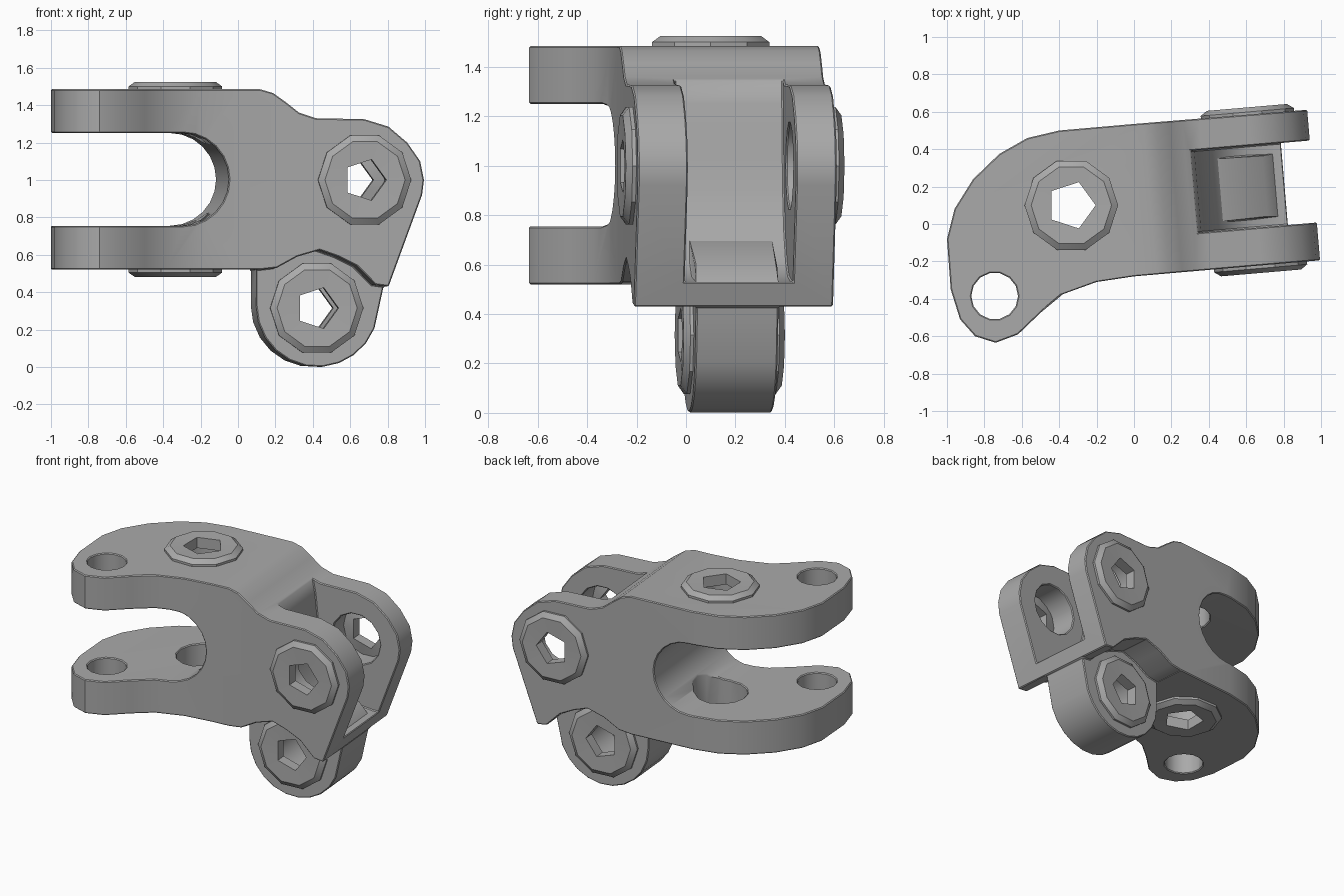
import bpy, math
from mathutils import Matrix, Vector

cube = bpy.data.objects.get("Cube")
if cube:
    bpy.data.objects.remove(cube, do_unlink=True)

steel = bpy.data.materials.new("grey_steel")
steel.use_nodes = True
GREY = (0.4, 0.4, 0.4, 1)
steel.diffuse_color = GREY
steel.node_tree.nodes["Principled BSDF"].inputs["Base Color"].default_value = GREY

# Turned frame: the whole bracket is skewed a little about the vertical axis.
# In it, u runs along the bracket and depth runs from front to back.
PIVOT = Matrix.Translation((0, 0.17, 0)) @ Matrix.Rotation(math.radians(4.9), 4, 'Z')
SIDE = PIVOT @ Matrix.Rotation(math.radians(90), 4, 'X') @ Matrix.Scale(-1, 4, (0, 0, 1))
FLAT = Matrix.Identity(4)


def make_object(name, verts, faces, matrix):
    mesh = bpy.data.meshes.new(name)
    mesh.from_pydata([matrix @ Vector(v) for v in verts], [], faces)
    mesh.materials.append(steel)
    ob = bpy.data.objects.new(name, mesh)
    bpy.context.collection.objects.link(ob)
    bpy.context.view_layer.objects.active = ob
    bpy.ops.object.mode_set(mode='EDIT')
    bpy.ops.mesh.select_all(action='SELECT')
    bpy.ops.mesh.normals_make_consistent(inside=False)
    bpy.ops.object.mode_set(mode='OBJECT')
    return ob


def prism(name, outline, low, high, matrix):
    n = len(outline)
    verts = [(a, b, d) for d in (low, high) for a, b in outline]
    faces = [tuple(range(n)), tuple(range(n, 2 * n))]
    faces += [(i, (i + 1) % n, n + (i + 1) % n, n + i) for i in range(n)]
    return make_object(name, verts, faces, matrix)


def arc(cx, cy, r, start, end, steps):
    angles = [math.radians(start + (end - start) * i / steps) for i in range(steps + 1)]
    return [(cx + r * math.cos(a), cy + r * math.sin(a)) for a in angles]


def circle(cx, cy, r, sides):
    return arc(cx, cy, r, 0, 360 - 360 / sides, sides - 1)


def apply_modifier(ob, kind, **settings):
    mod = ob.modifiers.new(kind, kind)
    for key, value in settings.items():
        setattr(mod, key, value)
    bpy.context.view_layer.objects.active = ob
    bpy.ops.object.modifier_apply(modifier=mod.name)


def combine(ob, other, operation):
    apply_modifier(ob, 'BOOLEAN', object=other, operation=operation, solver='EXACT')
    bpy.data.objects.remove(other, do_unlink=True)


def finish(ob):
    bpy.ops.object.select_all(action='DESELECT')
    ob.select_set(True)
    bpy.context.view_layer.objects.active = ob
    bpy.ops.object.shade_smooth_by_angle(angle=math.radians(32))


# Body: side profile trimmed by the plan outline
side_profile = [(-1.3, 0.52), (-1.3, 1.485), (0.08, 1.485), (0.15, 1.465), (0.22, 1.415),
                (0.29, 1.36), (0.38, 1.33), (0.64, 1.325), (0.77, 1.285), (0.87, 1.2),
                (0.94, 1.1), (0.96, 1.0), (0.95, 0.92), (0.77, 0.43), (0.70, 0.44),
                (0.6, 0.54), (0.5, 0.59), (0.4, 0.625), (0.28, 0.59), (0.17, 0.53), (0.08, 0.52)]
plan = [(-1, -0.08), (-0.98, -0.35), (-0.93, -0.51), (-0.85, -0.6), (-0.74, -0.635),
        (-0.62, -0.59), (-0.5, -0.475), (-0.38, -0.375), (-0.2, -0.31), (0, -0.28),
        (1.1, -0.185), (1.1, 0.625), (0, 0.535), (-0.4, 0.5), (-0.57, 0.46),
        (-0.72, 0.375), (-0.86, 0.24), (-0.96, 0.08)]
body = prism("bracket_body", side_profile, -1.2, 1.2, SIDE)
combine(body, prism("plan_trim", plan, -0.5, 2, FLAT), 'INTERSECT')

# Open jaw between the upper and lower arms
jaw = [(-1.5, 0.755)] + arc(-0.335, 1.003, 0.248, -90, 90, 12) + [(-1.5, 1.251)]
combine(body, prism("jaw_cutter", jaw, -1.5, 1.5, SIDE), 'DIFFERENCE')

# Gap between the two cheeks
gap = [(0.27, 1.6), (0.34, 1.25), (0.36, 1.05), (0.38, 0.9), (0.43, 0.74), (0.52, 0.61),
       (0.62, 0.55), (0.76, 0.53), (1.3, 0.53), (1.3, 1.6)]
combine(body, prism("gap_cutter", gap, -0.245, 0.195, SIDE), 'DIFFERENCE')

# Lower lug
lug = arc(0.41, 0.33, 0.33, -180, -22, 10) + [(0.78, 0.5), (0.7, 0.6), (0.4, 0.72), (0.08, 0.6)]
combine(body, prism("lug", lug, -0.195, 0.14, SIDE), 'UNION')

# Bores: cheeks, lug, both arms
CHEEK, LUG, ARM, TIP = (0.64, 1.0), (0.405, 0.315), (-0.335, 0.1), (-0.745, -0.385)
for centre, radius, matrix, low, high in (
        (CHEEK, 0.175, SIDE, -1, -0.2), (CHEEK, 0.175, SIDE, 0.15, 1),
        (LUG, 0.165, SIDE, -1, 1),
        (ARM, 0.175, FLAT, 0.3, 0.85), (ARM, 0.175, FLAT, 1.2, 1.7),
        (TIP, 0.125, FLAT, 0.2, 1.8)):
    combine(body, prism("bore_cutter", circle(*centre, radius, 14), low, high, matrix), 'DIFFERENCE')

apply_modifier(body, 'BEVEL', width=0.022, segments=1, limit_method='ANGLE',
               angle_limit=math.radians(50), use_clamp_overlap=True)
finish(body)


# Faceted washers with a five-sided hole
def washer(name, centre, seat, out, matrix, outer=0.25, hole=0.115, height=0.038):
    n = 10
    rings = [(hole, seat - out * 0.04), (outer, seat - out * 0.01),
             (outer, seat + out * height * 0.35), (outer * 0.86, seat + out * height),
             (hole, seat + out * height * 0.9)]
    verts = []
    for radius, depth in rings:
        pts = circle(*centre, radius, n)
        if radius == hole:
            # flatten every second point onto the pentagon side
            pts = [(centre[0] + (x - centre[0]) * k, centre[1] + (y - centre[1]) * k)
                   for i, (x, y) in enumerate(pts) for k in [0.81 if i % 2 else 1]]
        verts += [(x, y, depth) for x, y in pts]
    m = len(rings)
    faces = [(r * n + i, r * n + (i + 1) % n, (r + 1) % m * n + (i + 1) % n, (r + 1) % m * n + i)
             for r in range(m) for i in range(n)]
    finish(make_object(name, verts, faces, matrix))


washer("cheek_washer_front", CHEEK, -0.45, -1, SIDE)
washer("cheek_washer_back", CHEEK, 0.362, 1, SIDE)
washer("lug_washer_front", LUG, -0.195, -1, SIDE)
washer("lug_washer_back", LUG, 0.14, 1, SIDE)
washer("upper_arm_washer", ARM, 1.487, 1, FLAT, hole=0.13)
washer("lower_arm_washer", ARM, 0.518, -1, FLAT, hole=0.13)
